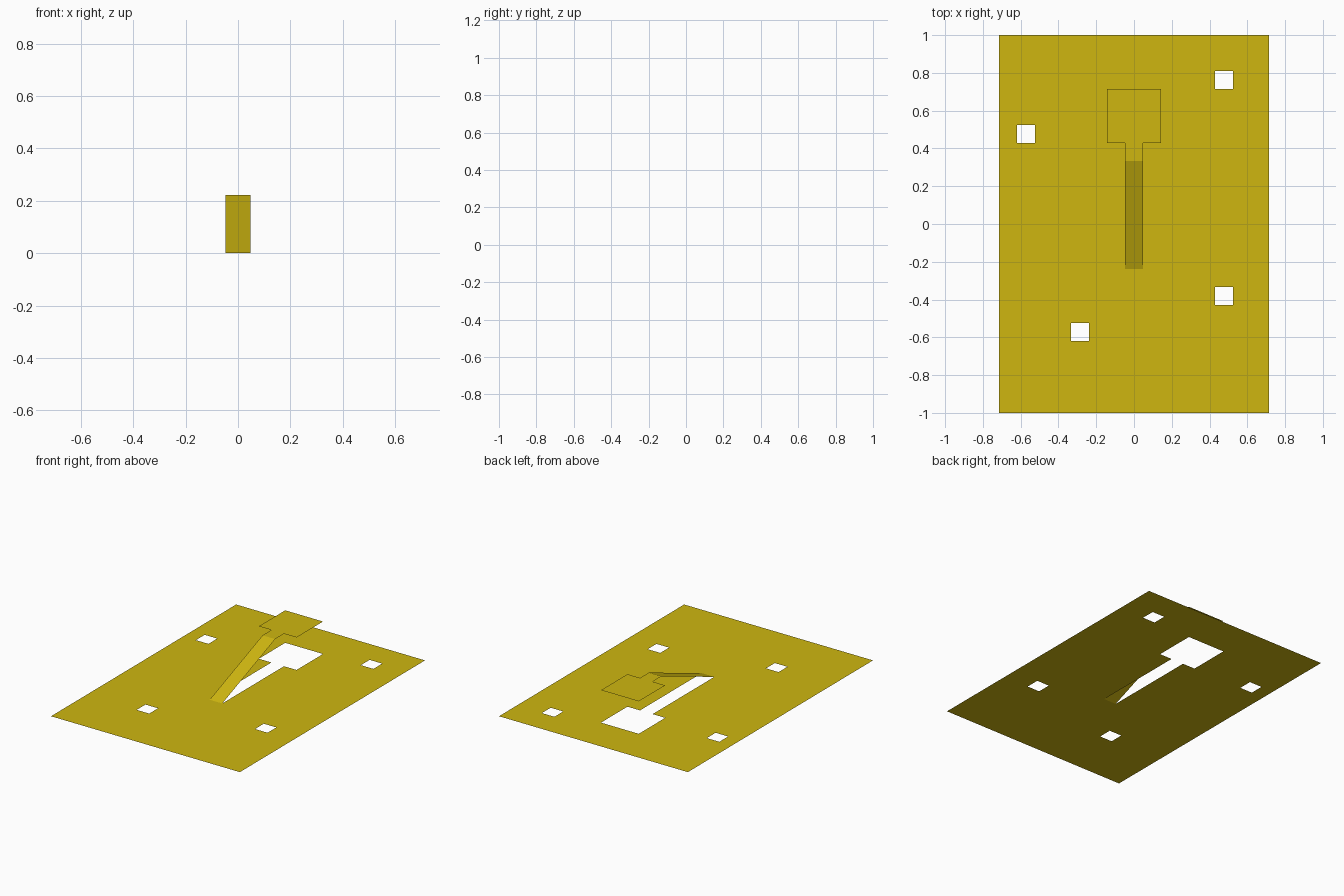
import bpy, bmesh

if "Cube" in bpy.data.objects:
    bpy.data.objects.remove(bpy.data.objects["Cube"])

U = 2 / 21                      # one grid cell; the sheet is 15 x 21 cells
RISE = 0.222                    # height of the lifted tab

mat = bpy.data.materials.new("yellow_sheet")
mat.diffuse_color = (0.62, 0.47, 0.005, 1)
mat.use_nodes = True
mat.node_tree.nodes["Principled BSDF"].inputs["Base Color"].default_value = mat.diffuse_color


def sheet(name, cells, height=lambda y: 0.0):
    """Thin sheet made of unit cells (centre coordinates in cells)."""
    bm = bmesh.new()
    for cx, cy in cells:
        corners = [(cx - .5, cy - .5), (cx + .5, cy - .5),
                   (cx + .5, cy + .5), (cx - .5, cy + .5)]
        bm.faces.new([bm.verts.new((x * U, y * U, height(y))) for x, y in corners])
    bmesh.ops.remove_doubles(bm, verts=bm.verts, dist=1e-4)
    mesh = bpy.data.meshes.new(name)
    bm.to_mesh(mesh)
    bm.free()
    mesh.materials.append(mat)
    obj = bpy.data.objects.new(name, mesh)
    bpy.context.collection.objects.link(obj)
    return obj


# Tab outline: narrow arm plus square pad
arm = {(0, y) for y in range(-2, 5)}
pad = {(x, y) for x in range(-1, 2) for y in range(5, 8)}
tab = arm | pad

# Small square holes
holes = {(5, 8), (-6, 5), (5, -4), (-3, -6)}

# Base plate with the tab and holes cut out
plate = {(x, y) for x in range(-7, 8) for y in range(-10, 11)}
sheet("base_plate", sorted(plate - tab - holes))

# Tab bent upward: sloped arm, then level to the pad
sheet("raised_tab", sorted(tab),
      lambda y: RISE * min(1.0, (y + 2.5) / 6))
